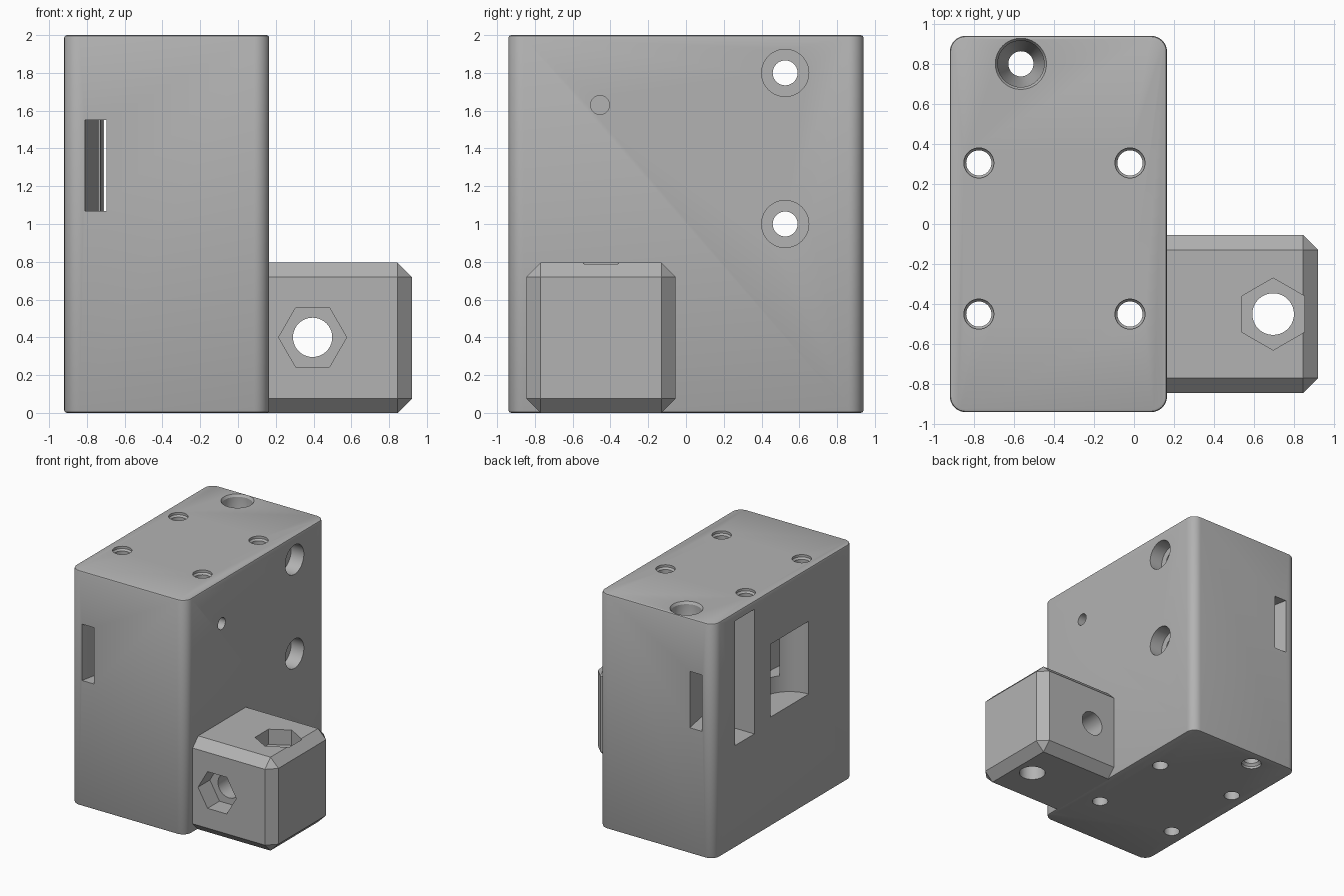
import bpy, bmesh, math
from mathutils import Matrix, Vector

if "Cube" in bpy.data.objects:
    bpy.data.objects.remove(bpy.data.objects["Cube"])

grey = bpy.data.materials.new("plain grey")
grey.use_nodes = True
colour = (0.45, 0.45, 0.45, 1)
grey.diffuse_color = colour
grey.node_tree.nodes["Principled BSDF"].inputs["Base Color"].default_value = colour


def add_object(name, bm):
    bmesh.ops.recalc_face_normals(bm, faces=bm.faces[:])
    mesh = bpy.data.meshes.new(name)
    bm.to_mesh(mesh)
    bm.free()
    mesh.materials.append(grey)
    ob = bpy.data.objects.new(name, mesh)
    bpy.context.collection.objects.link(ob)
    return ob


def box_mesh(lo, hi):
    bm = bmesh.new()
    bmesh.ops.create_cube(bm, size=1)
    lo, hi = Vector(lo), Vector(hi)
    bmesh.ops.scale(bm, vec=hi - lo, verts=bm.verts)
    bmesh.ops.translate(bm, vec=(lo + hi) / 2, verts=bm.verts)
    return bm


def cut(target, cutter):
    cutter.hide_render = True
    mod = target.modifiers.new("cut", "BOOLEAN")
    mod.operation, mod.solver, mod.object = "DIFFERENCE", "EXACT", cutter
    bpy.context.view_layer.objects.active = target
    bpy.ops.object.modifier_apply(modifier=mod.name)
    bpy.data.objects.remove(cutter)


def drill(target, start, direction, steps, sides=40, turn=0):
    """Cut a stepped round or polygonal hole; steps are (depth, radius)."""
    d = Vector(direction)
    rot = d.to_track_quat("Z", "Y").to_matrix().to_4x4()
    spin = Matrix.Rotation(turn, 4, "Z")
    bm = bmesh.new()
    rings = []
    for depth, r in steps:
        ring = []
        for i in range(sides):
            a = math.tau * i / sides
            p = Vector((r * math.cos(a), r * math.sin(a), depth))
            ring.append(bm.verts.new(Vector(start) + rot @ spin @ p))
        rings.append(ring)
    for a, b in zip(rings, rings[1:]):
        for i in range(sides):
            j = (i + 1) % sides
            bm.faces.new((a[i], a[j], b[j], b[i]))
    bm.faces.new(rings[0][::-1])
    bm.faces.new(rings[-1])
    cut(target, add_object("hole_cutter", bm))


# Main body: rounded upright edges, thin bevel on top and bottom rims
bm = box_mesh((-0.92, -0.94, 0), (0.165, 0.94, 2))
upright = [e for e in bm.edges if abs(e.verts[0].co.z - e.verts[1].co.z) > 1]
bmesh.ops.bevel(bm, geom=upright, offset=0.08, segments=8, profile=0.5, affect="EDGES")
rims = [e for e in bm.edges if abs(e.verts[0].co.z - e.verts[1].co.z) < 0.01]
bmesh.ops.bevel(bm, geom=rims, offset=0.014, segments=2, profile=0.5, affect="EDGES")
body = add_object("main_body", bm)

# Four vertical screw holes
for x in (-0.775, -0.02):
    for y in (-0.45, 0.305):
        drill(body, (x, y, 2), (0, 0, -1),
              [(-0.05, 0.075), (0.02, 0.075), (0.035, 0.063), (2.1, 0.063)])

# Stepped rod hole by the back edge
drill(body, (-0.565, 0.8, 2), (0, 0, -1),
      [(-0.05, 0.128), (0, 0.128), (0.02, 0.116), (0.17, 0.116),
       (0.29, 0.063), (1.96, 0.063), (1.98, 0.08), (2.1, 0.08)])

# Curved strap tunnel from front to back
bm = bmesh.new()
radius, steps = 4.45, 24
loop = []
for apex, order in ((-0.71, 1), (-0.595, -1)):
    for i in range(steps + 1):
        y = order * (2 * i / steps - 1)
        x = apex - radius + math.sqrt(radius ** 2 - y * y)
        loop.append(bm.verts.new((x, y, 1.07)))
face = bm.faces.new(loop)
top = bmesh.ops.extrude_face_region(bm, geom=[face])["geom"]
bmesh.ops.translate(bm, vec=(0, 0, 0.48),
                    verts=[v for v in top if isinstance(v, bmesh.types.BMVert)])
cut(body, add_object("tunnel_cutter", bm))

# Half-round window on the right side
drill(body, (-0.92, -0.08, 1.55), (0, 0, -1), [(0, 0.255), (0.62, 0.255)], sides=64)

# Nut slot and the two cross bolts that meet it
cut(body, add_object("slot_cutter", box_mesh((-1, 0.395, 0.87), (-0.5, 0.655, 1.93))))
for z in (1.0, 1.8):
    drill(body, (0.165, 0.525, z), (-1, 0, 0),
          [(-0.05, 0.125), (0.12, 0.125), (0.12, 0.066), (0.9, 0.066)])

# Small blind hole on the left side
drill(body, (0.165, -0.455, 1.63), (-1, 0, 0), [(-0.05, 0.05), (0.25, 0.05)])

# Chamfered side block
bm = box_mesh((0.08, -0.845, 0), (0.92, -0.055, 0.795))
bmesh.ops.bevel(bm, geom=bm.edges[:], offset=0.075, segments=1, affect="EDGES")
block = add_object("side_block", bm)

# Nut recesses and bolt holes through the block
for start, way, turn, depth in (((0.395, -0.845, 0.4), (0, 1, 0), 0, 0.16),
                                ((0.695, -0.45, 0.795), (0, 0, -1), math.pi / 2, 0.13)):
    drill(block, start, way, [(-0.05, 0.18), (depth, 0.18)], sides=6, turn=turn)
    drill(block, start, way, [(-0.05, 0.104), (1, 0.104)])

# Smooth the rounded surfaces and keep sharp edges
for ob in (body, block):
    bpy.ops.object.select_all(action="DESELECT")
    ob.select_set(True)
    bpy.context.view_layer.objects.active = ob
    bpy.ops.object.shade_smooth_by_angle(angle=math.radians(30))
